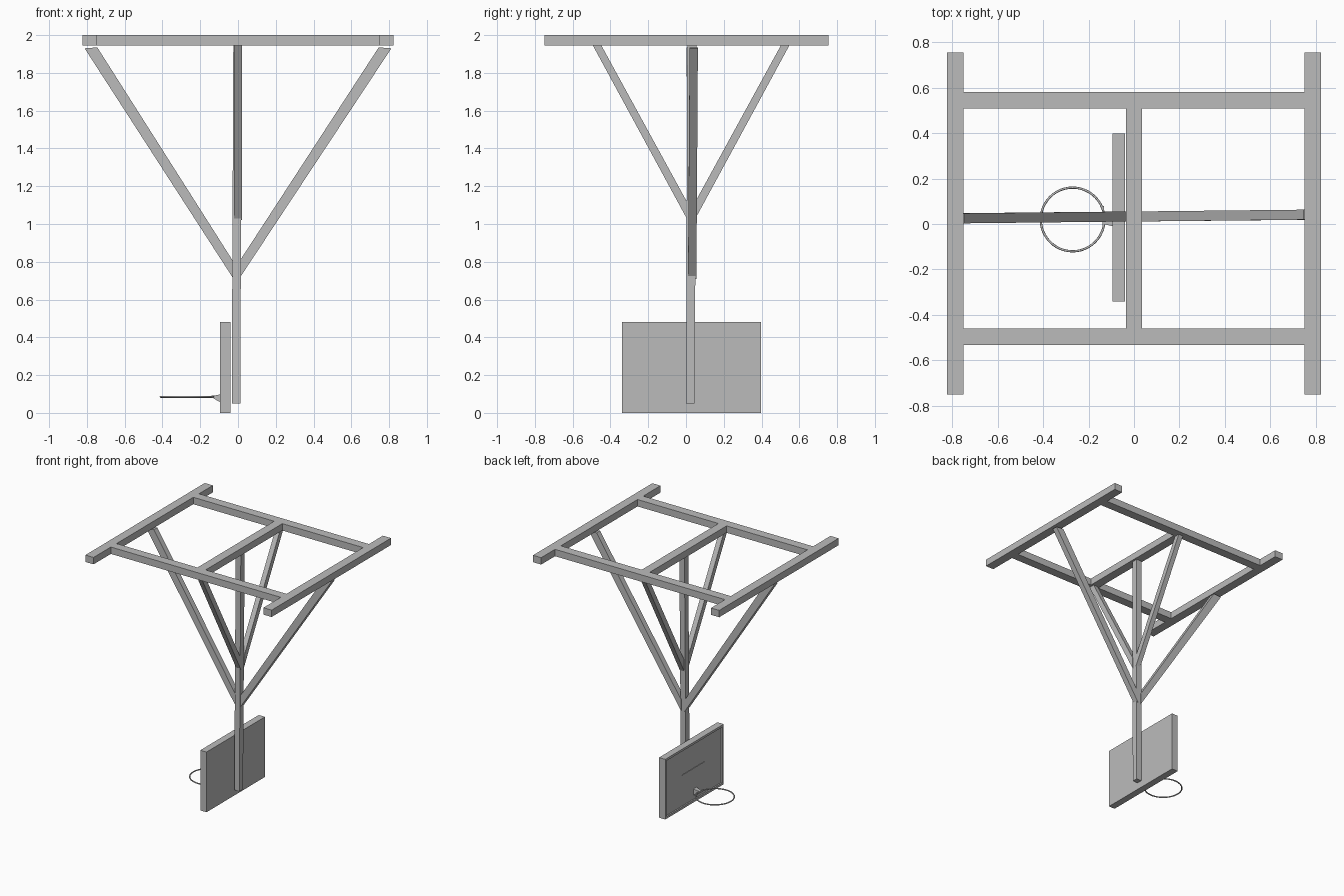
import bpy, bmesh, math
from mathutils import Vector

cube = bpy.data.objects.get("Cube")
if cube:
    bpy.data.objects.remove(cube, do_unlink=True)

grey = bpy.data.materials.new("plain grey")
grey.use_nodes = True
colour = (0.5, 0.5, 0.5, 1)
grey.diffuse_color = colour
grey.node_tree.nodes["Principled BSDF"].inputs["Base Color"].default_value = colour


def finish(name, bm):
    bmesh.ops.recalc_face_normals(bm, faces=bm.faces)
    mesh = bpy.data.meshes.new(name)
    bm.to_mesh(mesh)
    bm.free()
    mesh.materials.append(grey)
    obj = bpy.data.objects.new(name, mesh)
    bpy.context.collection.objects.link(obj)
    return obj


def loft(name, start, end):
    """Closed bar between two matching cross-sections."""
    bm = bmesh.new()
    a = [bm.verts.new(p) for p in start]
    b = [bm.verts.new(p) for p in end]
    bm.faces.new(a)
    bm.faces.new(b)
    for i in range(len(a)):
        j = (i + 1) % len(a)
        bm.faces.new((a[i], a[j], b[j], b[i]))
    return finish(name, bm)


def flat_rect(x0, x1, y0, y1, z):
    return [(x0, y0, z), (x1, y0, z), (x1, y1, z), (x0, y1, z)]


def box(name, x0, x1, y0, y1, z0, z1):
    return loft(name, flat_rect(x0, x1, y0, y1, z0), flat_rect(x0, x1, y0, y1, z1))


# Ceiling frame
low, top = 1.945, 2.0
box("left_rail", 0.75, 0.822, -0.75, 0.755, low, top)
box("right_rail", -0.822, -0.75, -0.75, 0.755, low, top)
box("front_crossbeam", -0.75, 0.75, -0.532, -0.46, low, top)
box("back_crossbeam", -0.75, 0.75, 0.507, 0.58, low, top)
box("middle_beam", -0.036, 0.036, -0.46, 0.507, low, top)

# Slightly leaning hanging post
loft("post", flat_rect(-0.033, 0.012, 0, 0.046, 0.05),
     flat_rect(-0.025, 0.02, 0.007, 0.055, low))

# Braces to the side rails
for side, label in ((1, "left"), (-1, "right")):
    x = -0.009 + side * 0.015
    y = 0.011
    shift = 0.008 * side
    w = 0.044
    inner, outer = 0.745 * side, 0.812 * side
    loft(label + "_brace",
         [(x, y, 0.71), (x, y, 0.80), (x, y + w, 0.80), (x, y + w, 0.71)],
         [(outer, y + shift, 1.93), (inner, y + shift, 1.935),
          (inner, y + w + shift, 1.935), (outer, y + w + shift, 1.93)])

# Braces to the middle beam
for side, label in ((1, "back"), (-1, "front")):
    y = 0.027 + side * 0.018
    inner, outer = 0.027 + side * 0.475, 0.027 + side * 0.52
    a, b = -0.02, 0.02
    loft(label + "_brace",
         [(a, y, 1.02), (a, y, 1.11), (b, y, 1.11), (b, y, 1.02)],
         [(a, outer, low), (a, inner, low), (b, inner, low), (b, outer, low)])

# Backboard with a recessed playing face
board = box("backboard", -0.095, -0.04, -0.34, 0.397, 0, 0.48)
bm = bmesh.new()
bm.from_mesh(board.data)
face = min(bm.faces, key=lambda f: f.calc_center_median().x)
bmesh.ops.inset_region(bm, faces=[face], thickness=0.025)
bmesh.ops.inset_region(bm, faces=[face], thickness=0.001, depth=-0.01)
bm.to_mesh(board.data)
bm.free()
box("target_line", -0.089, -0.084, -0.11, 0.17, 0.263, 0.267)

# Hoop
centre = Vector((-0.27, 0.02, 0.085))
bpy.ops.mesh.primitive_torus_add(location=centre, major_radius=0.14, minor_radius=0.005,
                                 major_segments=48, minor_segments=8)
hoop = bpy.context.object
hoop.name = "hoop"
hoop.data.materials.append(grey)
bpy.ops.object.shade_smooth_by_angle(angle=math.radians(50))

# Hoop bracket
box("bracket_plate", -0.139, -0.131, -0.03, 0.08, 0.08, 0.092)
loft("bracket_arm",
     [(-0.135, 0, 0.08), (-0.135, 0.02, 0.08), (-0.135, 0.02, 0.09), (-0.135, 0, 0.09)],
     [(-0.084, -0.012, 0.05), (-0.084, 0.03, 0.05),
      (-0.084, 0.03, 0.1), (-0.084, -0.012, 0.1)])
